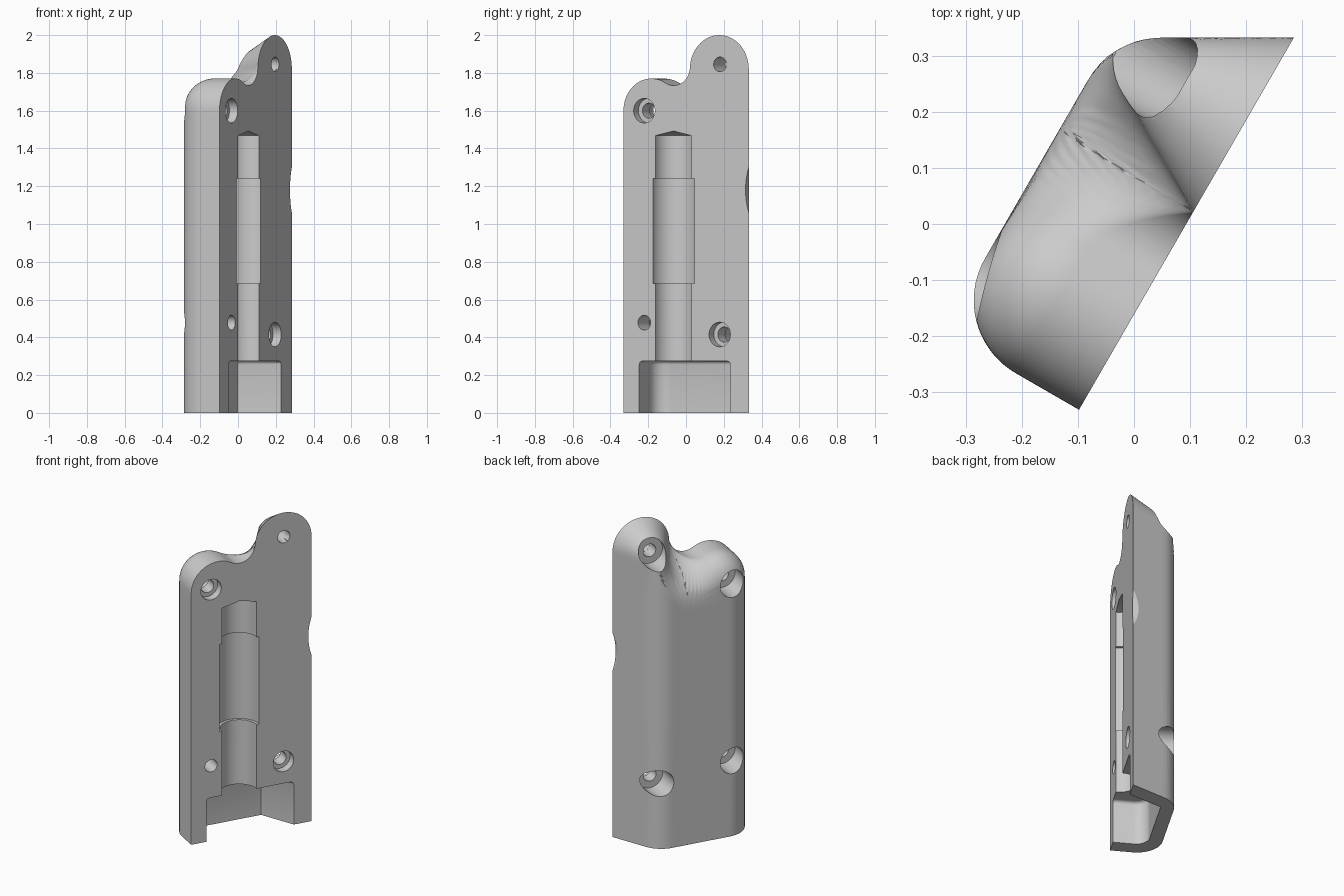
import bpy, bmesh, math
from mathutils import Matrix, Vector

if "Cube" in bpy.data.objects:
    bpy.data.objects.remove(bpy.data.objects["Cube"])

# Local frame: x = along the flat mating face, y = depth behind it, z = up.
PLACE = Matrix.Translation((-0.098, -0.331, 0)) @ Matrix.Rotation(math.radians(60), 4, 'Z')


def make_object(name, bm):
    bmesh.ops.remove_doubles(bm, verts=bm.verts[:], dist=1e-5)
    bmesh.ops.triangulate(bm, faces=[f for f in bm.faces if len(f.verts) == 4])
    bmesh.ops.recalc_face_normals(bm, faces=bm.faces[:])
    if bm.calc_volume(signed=True) < 0:
        bmesh.ops.reverse_faces(bm, faces=bm.faces[:])
    me = bpy.data.meshes.new(name)
    bm.to_mesh(me)
    bm.free()
    ob = bpy.data.objects.new(name, me)
    bpy.context.collection.objects.link(ob)
    return ob


def arc(c, r, a0, a1, n):
    return [Vector((c[0] + r * math.cos(a0 + (a1 - a0) * i / n),
                    c[1] + r * math.sin(a0 + (a1 - a0) * i / n))) for i in range(n + 1)]


# Outline of the mating face: left edge, low lobe, dip, high lobe, right edge
c1, r1, c2, r2, rc = Vector((.17, 1.60)), .17, Vector((.586, 1.82)), .18, .10
gap = c2 - c1
L = gap.length
a = ((r1 + rc) ** 2 - (r2 + rc) ** 2 + L * L) / (2 * L)
h = math.sqrt((r1 + rc) ** 2 - a * a)
ax = gap / L
cd = c1 + ax * a + Vector((-ax.y, ax.x)) * h
ang1 = math.atan2(cd.y - c1.y, cd.x - c1.x)
ang2 = math.atan2(cd.y - c2.y, cd.x - c2.x) % math.tau

edge_z = [0, .4, .8, 1.2, 1.4, 1.45]
outline = [(Vector((0, z)), 0) for z in edge_z + [1.5, 1.55]]
outline += [(p, 0) for p in arc(c1, r1, math.pi, ang1, 24)]
dip = arc(cd, rc, ang1 - math.pi, ang2 - math.pi, 20)
for i in range(1, 20):
    t = i / 20
    outline.append((dip[i], t * t * (3 - 2 * t)))
outline += [(p, 1) for p in arc(c2, r2, ang2, 0, 30)]
outline += [(Vector((.766, z)), 1) for z in [1.7, 1.6, 1.52] + edge_z[::-1]]


def nearest(p):
    # distance to the outline and the edge style there
    best = (9, 0)
    for (s, k0), (e, k1) in zip(outline, outline[1:]):
        v = e - s
        t = max(0, min(1, (p - s).dot(v) / v.length_squared))
        d = (p - s - v * t).length
        if d < best[0]:
            best = (d, k0 + (k1 - k0) * t)
    return best


def depth(d, k):
    # straight rounded edge (k = 0) blending to slanted rounded edge (k = 1)
    R = .15
    straight = .13 + math.sqrt(R * R - max(0, R - d) ** 2)
    slanted = d * 1.732 if d < .118 else .13 + math.sqrt(R * R - max(0, .249 - d) ** 2)
    return straight * (1 - k) + slanted * k


# Body shell
bm = bmesh.new()
N = 28
columns = []
for p, k in outline:
    q = Vector((.42, min(p.y, 1.45)))
    col = [bm.verts.new((q.x, 0, q.y)), bm.verts.new((p.x, 0, p.y))]
    for i in range(N + 1):
        s = p.lerp(q, (i / N) ** 2)
        d, kk = (0, k) if i == 0 else nearest(s)
        y = .28 if i == N else depth(d, kk)
        col.append(bm.verts.new((s.x, y, s.y)))
    columns.append(col)
for A, B in zip(columns, columns[1:]):
    for i in range(len(A) - 1):
        bm.faces.new((A[i], A[i + 1], B[i + 1], B[i]))
bm.faces.new(columns[0])
bm.faces.new(columns[-1])
body = make_object("handle_half", bm)


# Cutters
def lathe(name, profile, matrix, n=48):
    bm = bmesh.new()
    rings = [[bm.verts.new((r * math.cos((j + .5) * math.tau / n),
                            r * math.sin((j + .5) * math.tau / n), z)) for j in range(n)]
             for r, z in profile]
    for A, B in zip(rings, rings[1:]):
        for j in range(n):
            bm.faces.new((A[j], A[(j + 1) % n], B[(j + 1) % n], B[j]))
    bm.transform(matrix)
    return make_object(name, bm)


INWARD = Matrix.Rotation(-math.pi / 2, 4, 'X')
cutters = [lathe("shaft_channel", [(0, .2), (.11, .2), (.11, .685), (.127, .685), (.127, 1.24),
                                   (.11, 1.24), (.11, 1.468), (0, 1.492)],
                 Matrix.Translation((.306, 0, 0)), 64)]

# Bolt holes, two of them with a recess on the mating face
for u, z, r in [(.127, 1.60, .065), (.588, .415, .065), (.127, .478, .039), (.590, 1.845, .039)]:
    prof = [(0, -.1), (r, -.1), (r, .05), (.04, .05), (.04, .128), (.082, .128), (.082, .5), (0, .5)]
    cutters.append(lathe("bolt_hole", prof, Matrix.Translation((u, 0, z)) @ INWARD))

# Shallow scoop in the sharp edge
cutters.append(lathe("edge_scoop", [(0, -.1), (.37, -.1), (.37, .2), (0, .2)],
                     Matrix.Translation((1.116, 0, 1.18)) @ INWARD, 128))

# Bottom pocket with rounded inner corner and roof
bm = bmesh.new()
foot = [(.096, -.1), (.096, .12)]
foot += [tuple(p) for p in arc((.176, .12), .08, math.pi, math.pi / 2, 8)][1:]
foot += [(.538, .2), (.711, -.1)]
rings = [[bm.verts.new((x, y, z)) for x, y in foot] for z in (-.1, .275)]
n = len(foot)
bm.faces.new(rings[0])
bm.faces.new(rings[1][::-1])
for j in range(n):
    bm.faces.new((rings[0][j], rings[1][j], rings[1][(j + 1) % n], rings[0][(j + 1) % n]))
bmesh.ops.recalc_face_normals(bm, faces=bm.faces[:])
rim = [e for e in bm.edges if all(v.co.z > .2 for v in e.verts)]
bmesh.ops.bevel(bm, geom=rim, offset=.02, segments=3, profile=.5, affect='EDGES')
cutters.append(make_object("bottom_pocket", bm))

# Carve (next solver is tried if one loses the body), then place in the world
bpy.context.view_layer.objects.active = body
body.select_set(True)
for c in cutters:
    c.hide_render = True
    for solver in ('EXACT', 'MANIFOLD', 'FLOAT'):
        keep = body.data.copy()
        m = body.modifiers.new(c.name, 'BOOLEAN')
        m.operation, m.solver, m.object = 'DIFFERENCE', solver, c
        bpy.ops.object.modifier_apply(modifier=m.name)
        if len(body.data.polygons) > 1000:
            break
        body.modifiers.clear()
        body.data = keep
    bpy.data.objects.remove(c)
body.data.transform(PLACE)
bpy.ops.object.shade_smooth_by_angle(angle=math.radians(30))
